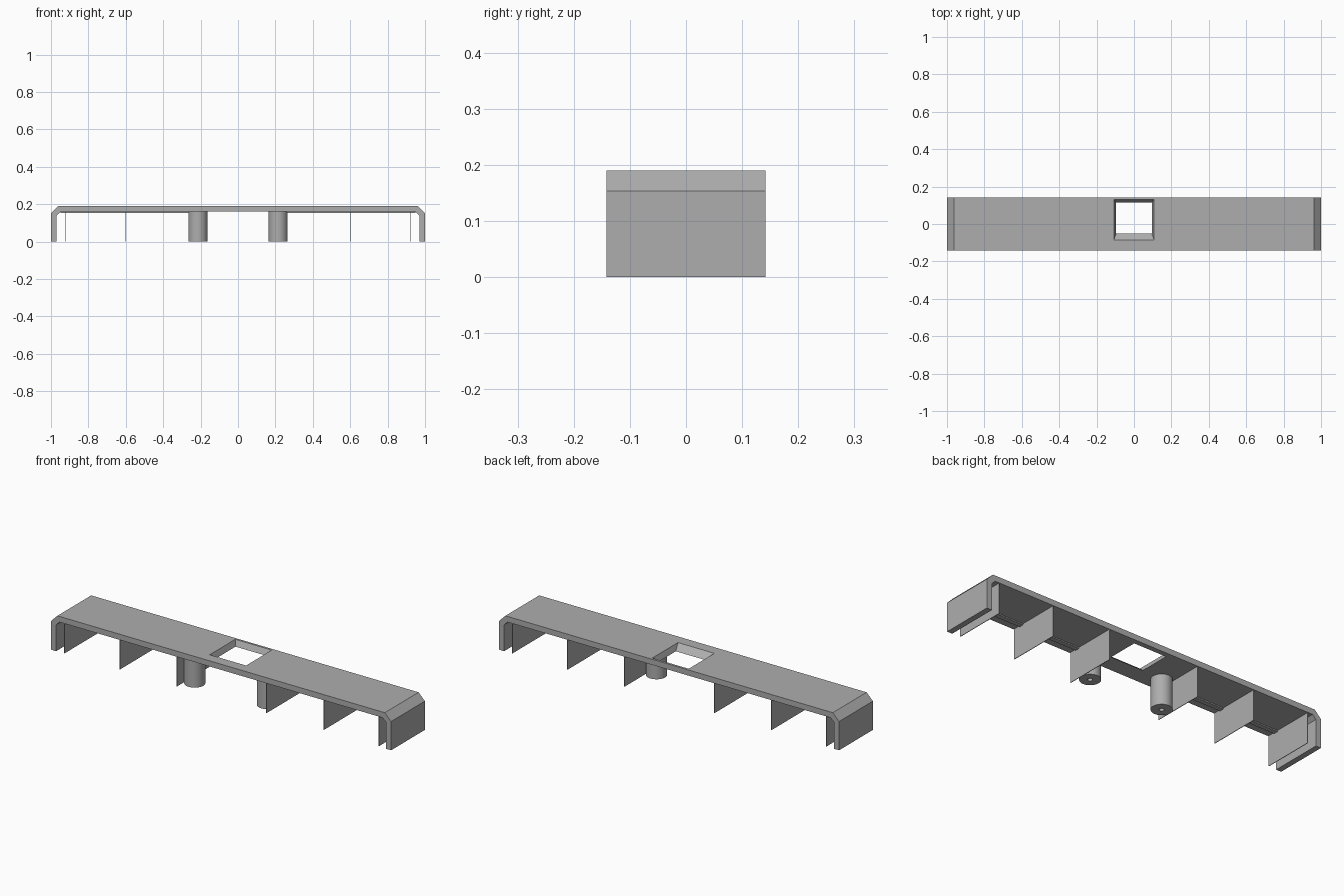
import bpy, bmesh, math

cube = bpy.data.objects.get("Cube")
if cube:
    bpy.data.objects.remove(cube, do_unlink=True)

HALF_DEPTH = 0.142
UNDERSIDE = 0.16

grey = bpy.data.materials.new("plain grey")
grey.use_nodes = True
grey.diffuse_color = (0.42, 0.42, 0.42, 1)
grey.node_tree.nodes["Principled BSDF"].inputs["Base Color"].default_value = grey.diffuse_color


def finish(name, bm):
    bmesh.ops.recalc_face_normals(bm, faces=bm.faces)
    mesh = bpy.data.meshes.new(name)
    bm.to_mesh(mesh)
    bm.free()
    mesh.materials.append(grey)
    obj = bpy.data.objects.new(name, mesh)
    bpy.context.collection.objects.link(obj)
    return obj


def box(name, low, high):
    bm = bmesh.new()
    bmesh.ops.create_cube(bm, size=1)
    for v in bm.verts:
        v.co = [a if c < 0 else b for c, a, b in zip(v.co, low, high)]
    return finish(name, bm)


def loft(name, rings):
    """Closed solid through a list of matching point rings."""
    bm = bmesh.new()
    loops = [[bm.verts.new(p) for p in ring] for ring in rings]
    n = len(loops[0])
    for a, b in zip(loops, loops[1:]):
        for i in range(n):
            j = (i + 1) % n
            bm.faces.new((a[i], a[j], b[j], b[i]))
    bm.faces.new(loops[0])
    bm.faces.new(loops[-1])
    return finish(name, bm)


# Cover: folded channel with chamfered shoulders
half = [(1, 0), (1, 0.153), (0.963, 0.19), (0.95, UNDERSIDE), (0.97, 0.14), (0.97, 0)]
outer, inner = half[:3], half[3:]
profile = (outer + [(-x, z) for x, z in reversed(outer)]
           + [(-x, z) for x, z in reversed(inner)] + inner)
cover = loft("cover", [[(x, y, z) for x, z in profile] for y in (-HALF_DEPTH, HALF_DEPTH)])


# Window: opening that narrows downwards, with a wide sloping front lip
def window_ring(t, z):
    x = 0.107 - 0.012 * t
    front, back = -0.085 + 0.035 * t, 0.13 - 0.015 * t
    return [(-x, front, z), (x, front, z), (x, back, z), (-x, back, z)]


cutter = loft("window_cutter", [window_ring(-1 / 3, 0.20), window_ring(4 / 3, 0.15)])
cutter.hide_render = True
cut = cover.modifiers.new("window", "BOOLEAN")
cut.object = cutter
cut.operation = "DIFFERENCE"
cut.solver = "EXACT"
bpy.context.view_layer.objects.active = cover
bpy.ops.object.modifier_apply(modifier="window")
bpy.data.objects.remove(cutter, do_unlink=True)


# Hollow-tipped mounting post
def post(name, x, y):
    def circle(r, z):
        steps = [math.tau * i / 32 for i in range(32)]
        return [(x + r * math.cos(a), y + r * math.sin(a), z) for a in steps]
    obj = loft(name, [circle(0.051, UNDERSIDE + 0.01), circle(0.051, 0),
                      circle(0.012, 0), circle(0.012, 0.1)])
    bpy.ops.object.select_all(action="DESELECT")
    obj.select_set(True)
    bpy.context.view_layer.objects.active = obj
    bpy.ops.object.shade_smooth_by_angle(angle=math.radians(35))


for side, s in (("left", 1), ("right", -1)):
    post(f"{side}_post", s * 0.214, -0.058)
    # Thin cross dividers
    for place, x in (("inner", 0.264), ("middle", 0.6), ("outer", 0.924)):
        box(f"{side}_{place}_divider", (s * x - 0.0015, -0.138, 0),
            (s * x + 0.0015, 0.14, UNDERSIDE + 0.003))
    # Shallow lengthwise rail under the cover
    ends = sorted((s * 0.262, s * 0.95))
    box(f"{side}_rail", (ends[0], -0.1, 0.154), (ends[1], -0.075, UNDERSIDE + 0.003))
